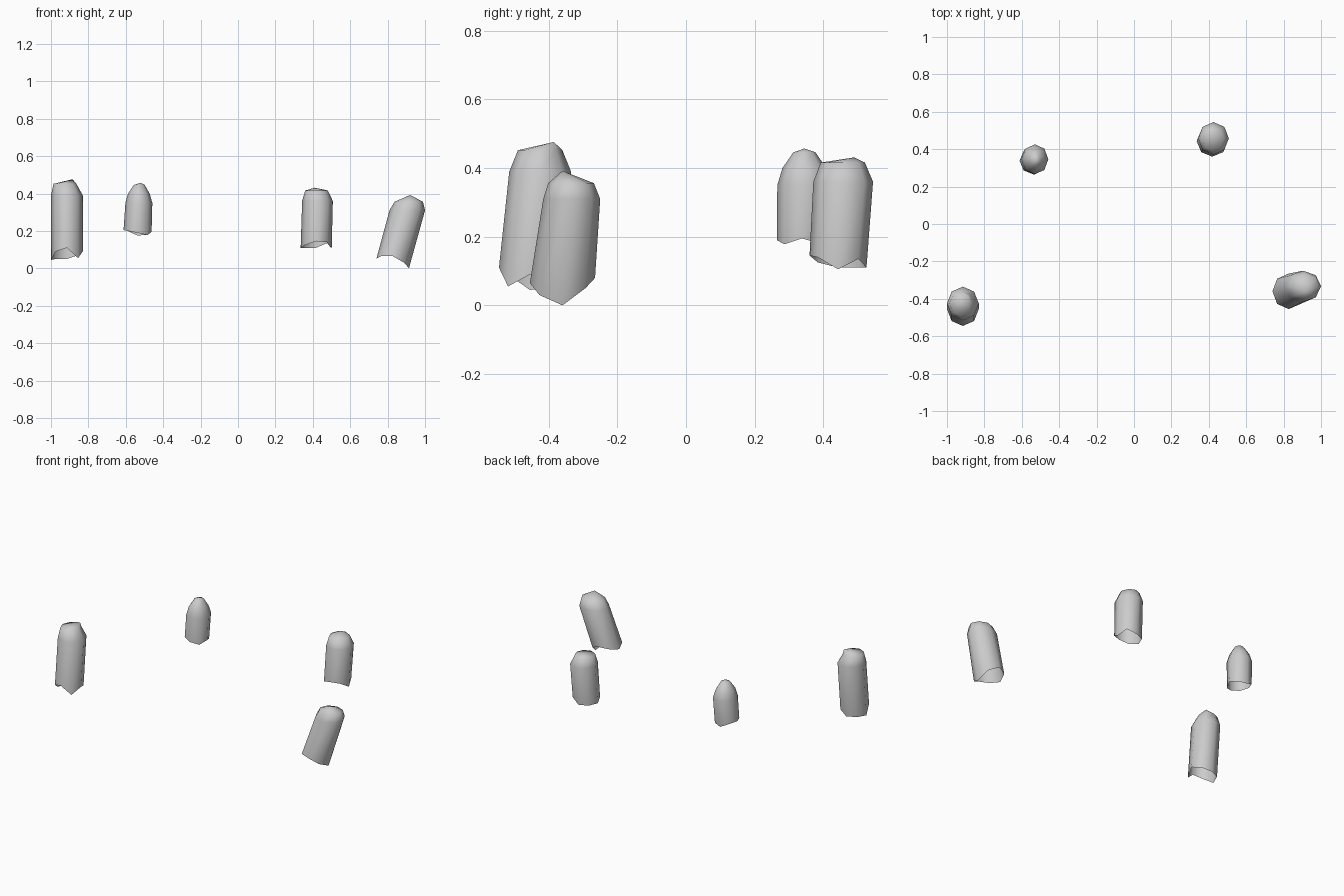
import bpy, bmesh
from math import sin, cos, pi

if "Cube" in bpy.data.objects:
    bpy.data.objects.remove(bpy.data.objects["Cube"])

SIDES = 8


def ring(bm, c, r, zs):
    """One cross-section; zs holds a height per side, starting at +x."""
    return [bm.verts.new((c[0] + r[0] * cos(2 * pi * i / SIDES),
                          c[1] + r[1] * sin(2 * pi * i / SIDES), zs[i]))
            for i in range(SIDES)]


def stub(name, rim, foot, foot_r, shoulder, shoulder_r, caps, tip):
    """Hollow round-topped stub with an uneven open lower rim."""
    bm = bmesh.new()
    rings = [ring(bm, foot, foot_r, rim),
             ring(bm, shoulder, shoulder_r, [shoulder[2]] * SIDES)]
    for x, y, z, s in caps:
        rings.append(ring(bm, (x, y), (shoulder_r[0] * s, shoulder_r[1] * s), [z] * SIDES))
    for a, b in zip(rings, rings[1:]):
        for i in range(SIDES):
            j = (i + 1) % SIDES
            bm.faces.new((a[i], a[j], b[j], b[i]))
    t = bm.verts.new(tip)
    for i in range(SIDES):
        bm.faces.new((rings[-1][i], rings[-1][(i + 1) % SIDES], t))
    for f in bm.faces:
        f.smooth = True
    me = bpy.data.meshes.new(name)
    bm.to_mesh(me)
    bm.free()
    ob = bpy.data.objects.new(name, me)
    bpy.context.collection.objects.link(ob)


# front pair
stub("front_left_stub", [.09, .07, .05, .05, .045, .09, .11, .055],
     (-.915, -.455), (.085, .09), (-.915, -.425, .39), (.085, .09),
     [(-.925, -.425, .452, .72)], (-.885, -.385, .476))
stub("front_right_stub", [.0, .05, .08, .07, .052, .065, .065, .03],
     (.827, -.36), (.087, .095), (.905, -.333, .31), (.095, .083),
     [(.913, -.335, .356, .8)], (.92, -.36, .392))
# back pair
stub("back_left_stub", [.195, .18, .175, .2, .205, .2, .19, .178],
     (-.537, .338), (.075, .073), (-.53, .346, .35), (.072, .08),
     [(-.53, .345, .4, .8), (-.528, .345, .446, .4)], (-.52, .345, .457))
stub("back_right_stub", [.105, .135, .11, .11, .11, .125, .145, .14],
     (.418, .443), (.083, .083), (.425, .458, .36), (.082, .087),
     [(.42, .457, .416, .74)], (.41, .49, .431))
